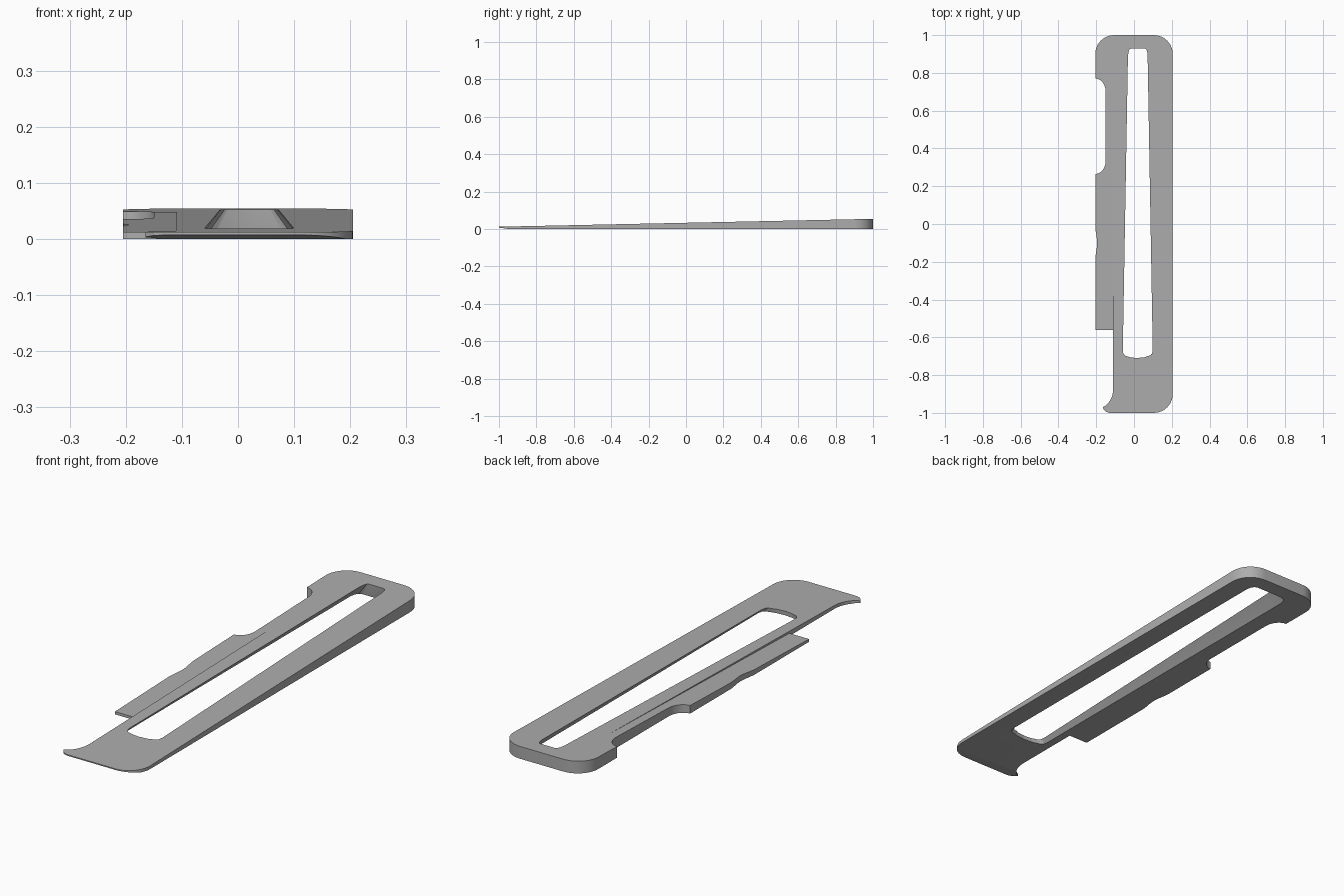
import bpy
import bmesh
from math import cos, sin, radians
from mathutils import Vector

cube = bpy.data.objects.get("Cube")
if cube:
    bpy.data.objects.remove(cube)

grey = bpy.data.materials.new("mid grey")
grey.use_nodes = True
colour = (0.42, 0.42, 0.42, 1)
grey.diffuse_color = colour
grey.node_tree.nodes["Principled BSDF"].inputs["Base Color"].default_value = colour


def arc(cx, cy, rx, ry, start, end, steps=10):
    """Points along an elliptical arc, angles in degrees."""
    angles = [radians(start + (end - start) * i / steps) for i in range(steps + 1)]
    return [(cx + rx * cos(a), cy + ry * sin(a)) for a in angles]


def loft(bottom, top):
    """Closed solid between two matching rings of 3D points."""
    bm = bmesh.new()
    low = [bm.verts.new(p) for p in bottom]
    high = [bm.verts.new(p) for p in top]
    bm.faces.new(low[::-1])
    bm.faces.new(high)
    for i in range(len(low)):
        j = (i + 1) % len(low)
        bm.faces.new((low[i], low[j], high[j], high[i]))
    bmesh.ops.recalc_face_normals(bm, faces=bm.faces)
    return bm


def sloped_plate(outline, height):
    """Flat-bottomed plate whose top follows height(y)."""
    return loft([(x, y, 0) for x, y in outline],
                [(x, y, height(y)) for x, y in outline])


def make_object(name, bm):
    mesh = bpy.data.meshes.new(name)
    bm.to_mesh(mesh)
    bm.free()
    mesh.materials.append(grey)
    obj = bpy.data.objects.new(name, mesh)
    bpy.context.collection.objects.link(obj)
    return obj


def activate(obj):
    bpy.ops.object.select_all(action='DESELECT')
    obj.select_set(True)
    bpy.context.view_layer.objects.active = obj


def body_height(y):
    return 0.033 + 0.021 * y


def tongue_height(y):
    return 0.012 + 0.0283 * (y + 0.56)


# Wedge body: rounded corners, hooked front tip, thumb notch at the back
body_outline = (
    [(-0.165, -0.975), (-0.15, -0.993), (-0.13, -1.0)]
    + arc(0.105, -0.9, 0.1, 0.1, -90, 0)
    + arc(0.105, 0.9, 0.1, 0.1, 0, 90)
    + arc(-0.105, 0.9, 0.1, 0.1, 90, 180)
    + arc(-0.205, 0.70, 0.055, 0.07, 90, 0)
    + [(-0.11, 0.70)]
    + arc(-0.19, -0.87, 0.08, 0.105, 0, -72)
)
bm = sloped_plate(body_outline, body_height)

# Chamfer under the front edge
cut = bmesh.ops.bisect_plane(
    bm, geom=bm.verts[:] + bm.edges[:] + bm.faces[:],
    plane_co=Vector((0, -1, 0.007)), plane_no=Vector((0, -0.007, -0.05)),
    clear_outer=True)
rim = [e for e in cut["geom_cut"] if isinstance(e, bmesh.types.BMEdge)]
bmesh.ops.holes_fill(bm, edges=rim, sides=0)
bmesh.ops.recalc_face_normals(bm, faces=bm.faces)
body = make_object("wedge_body", bm)

# Long slot with side walls that lean inwards towards the top
slot_half = [(0.0, -0.71), (0.5, -0.705), (0.85, -0.695), (0.96, -0.685),
             (1.0, -0.665), (1.0, 0.89), (0.95, 0.912), (0.85, 0.925), (0.7, 0.93)]
slot = slot_half + [(-u, y) for u, y in slot_half[:0:-1]]


def slot_ring(z):
    half_width = 0.095 - 0.83 * z
    return [(0.02 + u * half_width, y, z) for u, y in slot]


cutter = make_object("slot_cutter", loft(slot_ring(-0.01), slot_ring(0.07)))
cutter.hide_render = True
boolean = body.modifiers.new("slot", 'BOOLEAN')
boolean.operation = 'DIFFERENCE'
boolean.solver = 'EXACT'
boolean.object = cutter
activate(body)
bpy.ops.object.modifier_apply(modifier=boolean.name)
bpy.data.objects.remove(cutter)

# Side tongue: slopes away below the body, with a shallow grip dent
dent = [(-0.205 + 0.005 * (1 - cos(radians(t * 36))), -0.01 - 0.018 * t)
        for t in range(11)]
tongue_outline = (
    [(-0.1, 0.70), (-0.15, 0.70)]
    + arc(-0.205, 0.335, 0.055, 0.07, 0, -90)
    + dent
    + [(-0.205, -0.56), (-0.1, -0.56)]
)
tongue = make_object("side_tongue", sloped_plate(tongue_outline, tongue_height))

# Smooth the rounded walls and keep the edges crisp
for part in (body, tongue):
    activate(part)
    bpy.ops.object.shade_smooth_by_angle(angle=radians(30))
